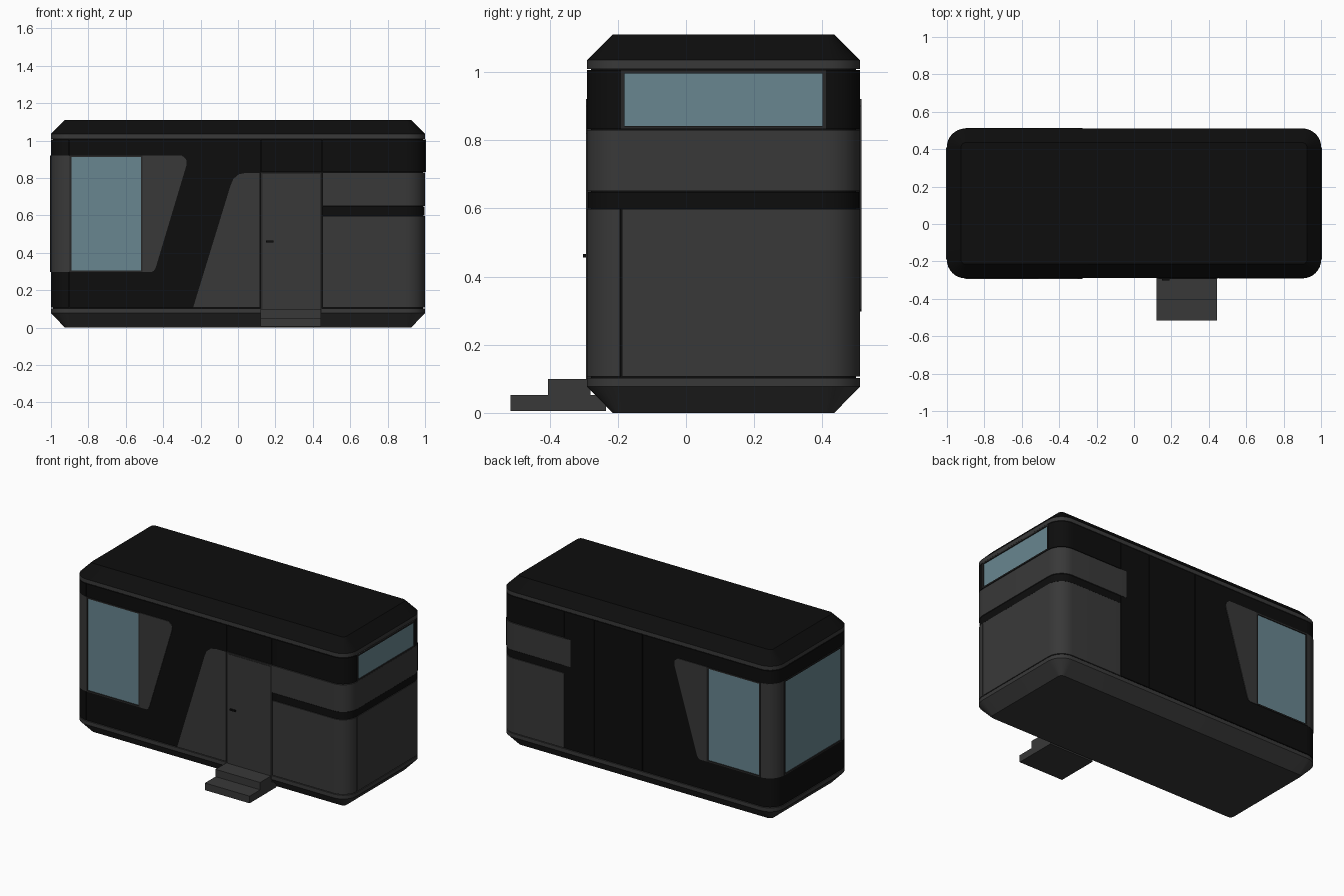
import bpy, bmesh, math
from mathutils import Vector

if "Cube" in bpy.data.objects:
    bpy.data.objects.remove(bpy.data.objects["Cube"])

CY, HX, HY, R = 0.11, 0.9, 0.3, 0.1        # plan centre, straight half-lengths, corner radius
ARC = R * math.pi / 2
TOTAL = 4 * (HX + HY + ARC)
MIRROR = 2 * (HX + HY + ARC) - 2 * HX + 2 * HX - (HY * 2 + ARC * 2) + HY * 2  # replaced below
MIRROR = 2 * HX + 2 * ARC + 2 * HY         # s -> MIRROR - s flips front to back
SEG = 8


def material(name, rgb):
    m = bpy.data.materials.new(name)
    m.diffuse_color = (*rgb, 1)
    m.use_nodes = True
    m.node_tree.nodes["Principled BSDF"].inputs["Base Color"].default_value = m.diffuse_color
    return m


BLACK = material("black", (0.004, 0.004, 0.004))
GREY = material("dark_grey", (0.04, 0.04, 0.04))
TRIM = material("trim", (0.02, 0.02, 0.02))
GLASS = material("glass", (0.14, 0.24, 0.28))


def finish(bm, name, mat):
    bmesh.ops.recalc_face_normals(bm, faces=bm.faces)
    me = bpy.data.meshes.new(name)
    bm.to_mesh(me)
    bm.free()
    me.materials.append(mat)
    ob = bpy.data.objects.new(name, me)
    bpy.context.collection.objects.link(ob)
    return ob


def on_wall(s, off, z):
    """Unrolled wall distance s (equal to x on the front) to a point on the rounded plan."""
    s = (s + HX) % TOTAL
    cx, cy, ang = HX, -HY, -math.pi / 2
    for length in (2 * HX, 2 * HY, 2 * HX, 2 * HY):
        n = Vector((math.cos(ang), math.sin(ang)))
        t = Vector((-n.y, n.x))
        if s <= length + 1e-6:
            p = Vector((cx, cy)) - t * (length - s) + n * (R + off)
            break
        s -= length
        if s <= ARC + 1e-6:
            a = ang + s / R
            p = Vector((cx, cy)) + Vector((math.cos(a), math.sin(a))) * (R + off)
            break
        s -= ARC
        cx, cy, ang = -cy / HY * HX, cx / HX * HY, ang + math.pi / 2
    return Vector((p.x, p.y + CY, z))


CORNERS = [HX, HX + ARC + 2 * HY, 3 * HX + 2 * ARC + 2 * HY, 3 * HX + 3 * ARC + 4 * HY]
CUTS = [c + k * ARC / SEG + w * TOTAL for c in CORNERS for k in range(SEG + 1) for w in (-1, 0, 1)]


def skin(name, outline, mat, off=0.0, back=False):
    """Thin panel drawn flat, cut at the corner steps and wrapped around the wall."""
    if back:
        outline = [(MIRROR - s, z) for s, z in outline]
    bm = bmesh.new()
    bm.faces.new([bm.verts.new((s, -0.012, z)) for s, z in outline])
    lo, hi = min(p[0] for p in outline), max(p[0] for p in outline)
    for c in CUTS:
        if lo + 1e-4 < c < hi - 1e-4:
            bmesh.ops.bisect_plane(bm, geom=bm.verts[:] + bm.edges[:] + bm.faces[:],
                                   plane_co=(c, 0, 0), plane_no=(1, 0, 0))
    ext = bmesh.ops.extrude_face_region(bm, geom=bm.faces[:], use_keep_orig=True)
    for g in ext["geom"]:
        if isinstance(g, bmesh.types.BMVert):
            g.co.y = off
    for v in bm.verts:
        v.co = on_wall(*v.co)
    return finish(bm, name, mat)


def rect(s0, s1, z0, z1):
    return [(s0, z0), (s1, z0), (s1, z1), (s0, z1)]


def window(name, s0, s1, z0, z1, back=False):
    """Glass pane with four thin trim bars."""
    w = 0.009
    skin(name + "_glass", rect(s0, s1, z0, z1), GLASS, -0.002, back)
    for i, r in enumerate((rect(s0, s0 + w, z0, z1), rect(s1 - w, s1, z0, z1),
                           rect(s0 + w, s1 - w, z0, z0 + w), rect(s0 + w, s1 - w, z1 - w, z1))):
        skin(f"{name}_trim_{i}", r, TRIM, 0.004, back)


def loft(name, levels, mat):
    """Rounded-rectangle body through (inset, z) levels."""
    bm = bmesh.new()
    rings = []
    for inset, z in levels:
        ring = []
        for q, (sx, sy) in enumerate(((1, -1), (1, 1), (-1, 1), (-1, -1))):
            for k in range(SEG + 1):
                a = math.pi / 2 * (q - 1 + k / SEG)
                r = R - inset
                ring.append(bm.verts.new((sx * HX + r * math.cos(a), CY + sy * HY + r * math.sin(a), z)))
        rings.append(ring)
    n = len(rings[0])
    for a, b in zip(rings, rings[1:]):
        for i in range(n):
            bm.faces.new((a[i], a[(i + 1) % n], b[(i + 1) % n], b[i]))
    bm.faces.new(rings[0])
    bm.faces.new(rings[-1])
    return finish(bm, name, mat)


def box(name, x0, x1, y0, y1, z0, z1, mat):
    bm = bmesh.new()
    bmesh.ops.create_cube(bm, size=1)
    for v in bm.verts:
        v.co = [(a + b) / 2 + c * (b - a) for c, a, b in zip(v.co, (x0, y0, z0), (x1, y1, z1))]
    return finish(bm, name, mat)


# base, inner core and roof
loft("base", [(0.075, 0), (0, 0.077), (0, 0.102)], GREY)
loft("core", [(0.011, 0.1), (0.011, 1.012)], BLACK)
loft("roof_rim", [(0, 1.009), (0, 1.035)], GREY)
loft("roof", [(0, 1.035), (0.075, 1.11)], BLACK)

Z0, Z1 = 0.107, 1.005
WB, WT = 0.297, 0.92                       # window surround bottom and top
slant = [(-0.463, WB), (-0.45, 0.303), (-0.44, 0.32), (-0.275, 0.87), (-0.277, 0.9), (-0.3, WT)]
arch = [(-0.24, Z0), (-0.04, 0.76), (-0.025, 0.795), (0.005, 0.82), (0.045, 0.828)]

# black wall panels, notched around the slanted surrounds
notch = [(-HX, WT)] + slant[::-1] + [(-HX, WB)]
skin("front_wall", [(-HX, Z0)] + arch + [(0.12, 0.828), (0.12, Z1), (-HX, Z1)] + notch, BLACK)
skin("above_door_wall", rect(0.122, 0.448, 0.835, Z1), BLACK)
skin("back_wall", [(-HX, Z0), (-0.042, Z0), (-0.042, Z1), (-HX, Z1)] + notch, BLACK, 0, True)
skin("back_wall_middle", rect(-0.038, 0.308, Z0, Z1), BLACK, 0, True)
skin("back_wall_right", rect(0.312, 0.528, Z0, Z1), BLACK, 0, True)
LEFT = (-HX - 2 * ARC - 2 * HY, -HX - 0.003)
skin("left_wall_lower", rect(*LEFT, Z0, WB), BLACK)
skin("left_wall_upper", rect(*LEFT, WT, Z1), BLACK)

# left-end windows and grey surrounds, front and back
for side, back in (("front", False), ("back", True)):
    skin(side + "_surround", [(-0.51, WB)] + slant + [(-0.51, WT)], GREY, 0.004, back)
    skin(side + "_left_corner", rect(-HX - ARC, -HX, WB, WT), GREY, 0.001, back)
    window(side + "_window", -HX, -0.51, WB, WT, back)
window("left_window", -HX - ARC - 2 * HY, -HX - ARC, WB, WT)

# grey right end: skirt, stripe, upper band, black top corners and window
S1, S2, END = HX + ARC, HX + ARC + 2 * HY, MIRROR - 0.53
skin("skirt_front", rect(0.453, S1 - 0.003, Z0, 0.598), GREY)
skin("skirt_end", rect(S1 + 0.003, END, Z0, 0.598), GREY)
skin("stripe", rect(0.453, END, 0.6, 0.648), BLACK, -0.002)
skin("upper_band", rect(0.453, MIRROR - 0.485, 0.651, 0.829), GREY, 0.001)
skin("top_corner_front", rect(0.452, S1, 0.833, Z1), BLACK)
skin("top_corner_back", rect(S2, END, 0.833, Z1), BLACK)
window("right_window", S1, S2, 0.832, Z1)

# entrance: slanted panel, door, handle and steps
skin("entrance_panel", arch + [(0.117, 0.828), (0.117, Z0)], GREY)
skin("door_frame", rect(0.12, 0.45, 0.08, 0.832), TRIM, 0.001)
skin("door", rect(0.132, 0.438, 0.1, 0.82), GREY, 0.003)
box("door_handle", 0.15, 0.19, -0.302, -0.292, 0.456, 0.466, BLACK)
box("lower_step", 0.12, 0.445, -0.515, -0.235, 0.005, 0.052, GREY)
box("upper_step", 0.12, 0.445, -0.405, -0.28, 0.052, 0.1, GREY)

# smooth the rounded corners, keep edges sharp
bpy.ops.object.select_all(action='SELECT')
bpy.context.view_layer.objects.active = bpy.data.objects["base"]
bpy.ops.object.shade_smooth_by_angle(angle=math.radians(30))
